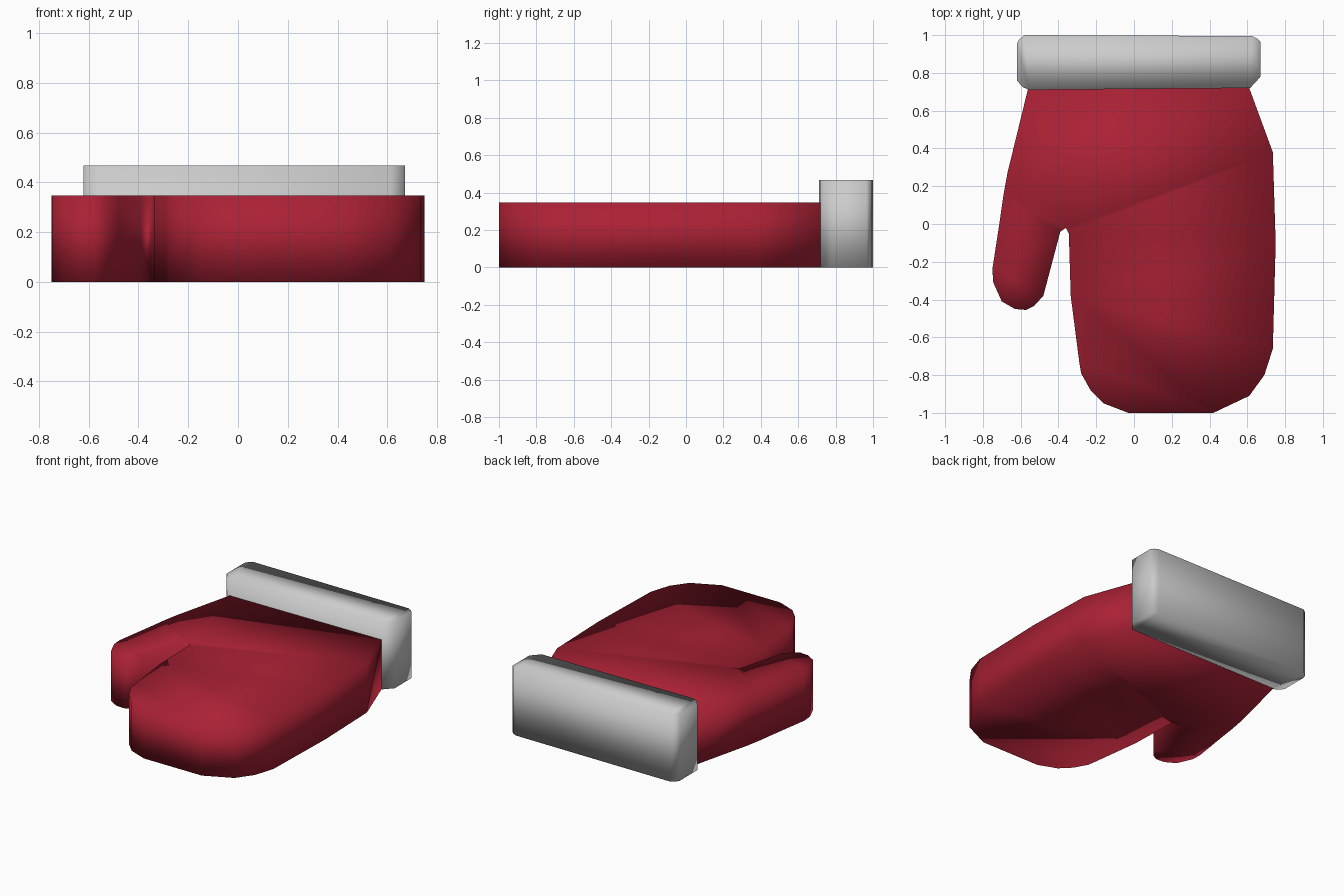
import bpy, bmesh

if "Cube" in bpy.data.objects:
    bpy.data.objects.remove(bpy.data.objects["Cube"])


def slab(name, outline, height, colour=None):
    """Extrude a closed outline straight up from the ground."""
    bm = bmesh.new()
    base = bm.faces.new([bm.verts.new((x, y, 0)) for x, y in outline])
    ext = bmesh.ops.extrude_face_region(bm, geom=[base], use_keep_orig=True)
    new_verts = [g for g in ext["geom"] if isinstance(g, bmesh.types.BMVert)]
    bmesh.ops.translate(bm, vec=(0, 0, height), verts=new_verts)
    bmesh.ops.triangulate(bm, faces=[f for f in bm.faces if len(f.verts) > 4])
    bmesh.ops.recalc_face_normals(bm, faces=bm.faces)
    for f in bm.faces:
        f.smooth = True
    mesh = bpy.data.meshes.new(name)
    bm.to_mesh(mesh)
    bm.free()
    obj = bpy.data.objects.new(name, mesh)
    bpy.context.collection.objects.link(obj)
    if colour:
        mat = bpy.data.materials.new(name + "_colour")
        mat.diffuse_color = colour
        mat.use_nodes = True
        mat.node_tree.nodes["Principled BSDF"].inputs["Base Color"].default_value = mat.diffuse_color
        mesh.materials.append(mat)
    return obj


# Mitten: wrist, thumb, crotch, then round the finger end
mitten = [
    (-0.56, 0.72), (-0.67, 0.27), (-0.69, 0.16), (-0.71, 0.02),
    (-0.75, -0.24), (-0.745, -0.31), (-0.70, -0.41), (-0.63, -0.45),
    (-0.57, -0.455), (-0.53, -0.435), (-0.48, -0.38), (-0.39, -0.04),
    (-0.36, -0.02), (-0.345, -0.05), (-0.335, -0.38), (-0.29, -0.73),
    (-0.28, -0.79), (-0.23, -0.88), (-0.16, -0.95), (-0.03, -1.0),
    (0.42, -1.0), (0.61, -0.91), (0.69, -0.80), (0.735, -0.66),
    (0.75, -0.10), (0.735, 0.38), (0.61, 0.72),
]
slab("mitten", mitten, 0.347, (0.40, 0.015, 0.035, 1))

# Cuff: taller band with clipped corners
cuff = [
    (-0.58, 1.0), (-0.61, 0.975), (-0.62, 0.955), (-0.62, 0.76),
    (-0.59, 0.725), (-0.555, 0.71), (0.615, 0.72), (0.67, 0.78),
    (0.67, 0.965), (0.655, 0.98), (0.625, 0.995),
]
slab("cuff", cuff, 0.467)
